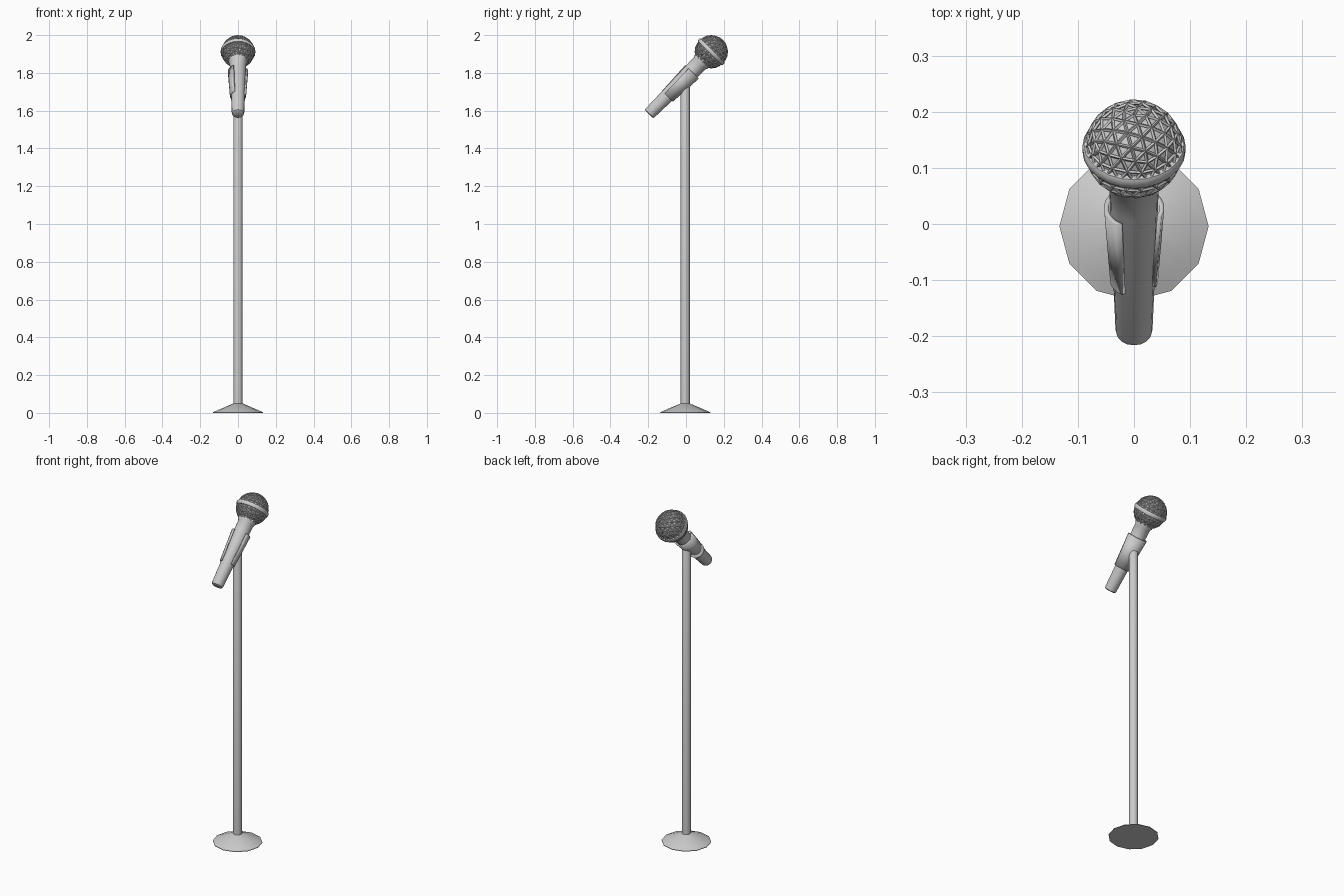
import bpy, bmesh
from math import sin, cos, pi, radians
from mathutils import Matrix, Vector

if "Cube" in bpy.data.objects:
    bpy.data.objects.remove(bpy.data.objects["Cube"])

# Microphone frame: local z runs from the tail to the head, tilted 45 degrees
MIC = Matrix.Translation((0, -0.197, 1.581)) @ Matrix.Rotation(radians(-45), 4, 'X')
HEAD = 0.468
POLE_Y = -0.004


def add_object(name, bm, matrix, smooth=True):
    bmesh.ops.recalc_face_normals(bm, faces=bm.faces)
    mesh = bpy.data.meshes.new(name)
    bm.to_mesh(mesh)
    bm.free()
    ob = bpy.data.objects.new(name, mesh)
    bpy.context.collection.objects.link(ob)
    ob.matrix_world = matrix
    if smooth:
        bpy.ops.object.select_all(action='DESELECT')
        ob.select_set(True)
        bpy.context.view_layer.objects.active = ob
        bpy.ops.object.shade_smooth_by_angle(angle=radians(35))
    return ob


def lathe(name, profile, sides, matrix, closed=False):
    """Revolve (radius, height) points around local z, capped or as a closed ring."""
    bm = bmesh.new()
    rings = [[bm.verts.new((r * cos(2 * pi * i / sides), r * sin(2 * pi * i / sides), z))
              for i in range(sides)] for r, z in profile]
    pairs = list(zip(rings, rings[1:]))
    if closed:
        pairs.append((rings[-1], rings[0]))
    else:
        bm.faces.new(rings[0])
        bm.faces.new(rings[-1])
    for a, b in pairs:
        for i in range(sides):
            j = (i + 1) % sides
            bm.faces.new((a[i], a[j], b[j], b[i]))
    return add_object(name, bm, matrix)


def ball(name, radius, subdivisions, smooth):
    bm = bmesh.new()
    bmesh.ops.create_icosphere(bm, subdivisions=subdivisions, radius=radius)
    return add_object(name, bm, MIC @ Matrix.Translation((0, 0, HEAD)), smooth)


# Stand
stand = Matrix.Translation((0, POLE_Y, 0))
lathe("base", [(0.133, 0), (0.133, 0.003), (0.109, 0.014), (0.024, 0.05)], 12, stand)
lathe("pole", [(0.024, 0.045), (0.024, 1.725), (0.018, 1.738)], 12, stand)

# Handle with rounded tail, and collar under the head
lathe("handle", [(0.025, 0), (0.031, 0.004), (0.033, 0.012), (0.043, 0.33),
                 (0.044, 0.38), (0.05, 0.39), (0.05, 0.405)], 16, MIC)

# Wire grille over a solid core
ball("grille_core", 0.081, 3, True)
grille = ball("grille", 0.087, 3, False)
wire = grille.modifiers.new("wire", 'WIREFRAME')
wire.thickness = 0.006
wire.offset = -0.5

# Band around the middle of the head
lathe("head_band", [(0.08, HEAD - 0.011), (0.089, HEAD - 0.011), (0.092, HEAD - 0.006),
                    (0.092, HEAD + 0.006), (0.089, HEAD + 0.011), (0.08, HEAD + 0.011)],
      24, MIC, closed=True)

# Open clip wrapped round the handle, with a longer lip on the left
bm = bmesh.new()
steps = 16
rows = []
for r, z in ((0.043, 0.137), (0.054, 0.32)):
    row = []
    for i in range(steps + 1):
        a = radians(-28 - 267 * i / steps)
        row.append(bm.verts.new((r * sin(a), -r * cos(a), z)))
    rows.append(row)
for i in range(steps):
    bm.faces.new((rows[0][i], rows[0][i + 1], rows[1][i + 1], rows[1][i]))
# make the faces point outward so the thickness grows inward
clip = add_object("clip", bm, MIC)
poly = clip.data.polygons[0]
if poly.normal.dot(Vector((poly.center.x, poly.center.y, 0))) < 0:
    clip.data.flip_normals()
solid = clip.modifiers.new("thickness", 'SOLIDIFY')
solid.thickness = 0.008
solid.offset = -1
